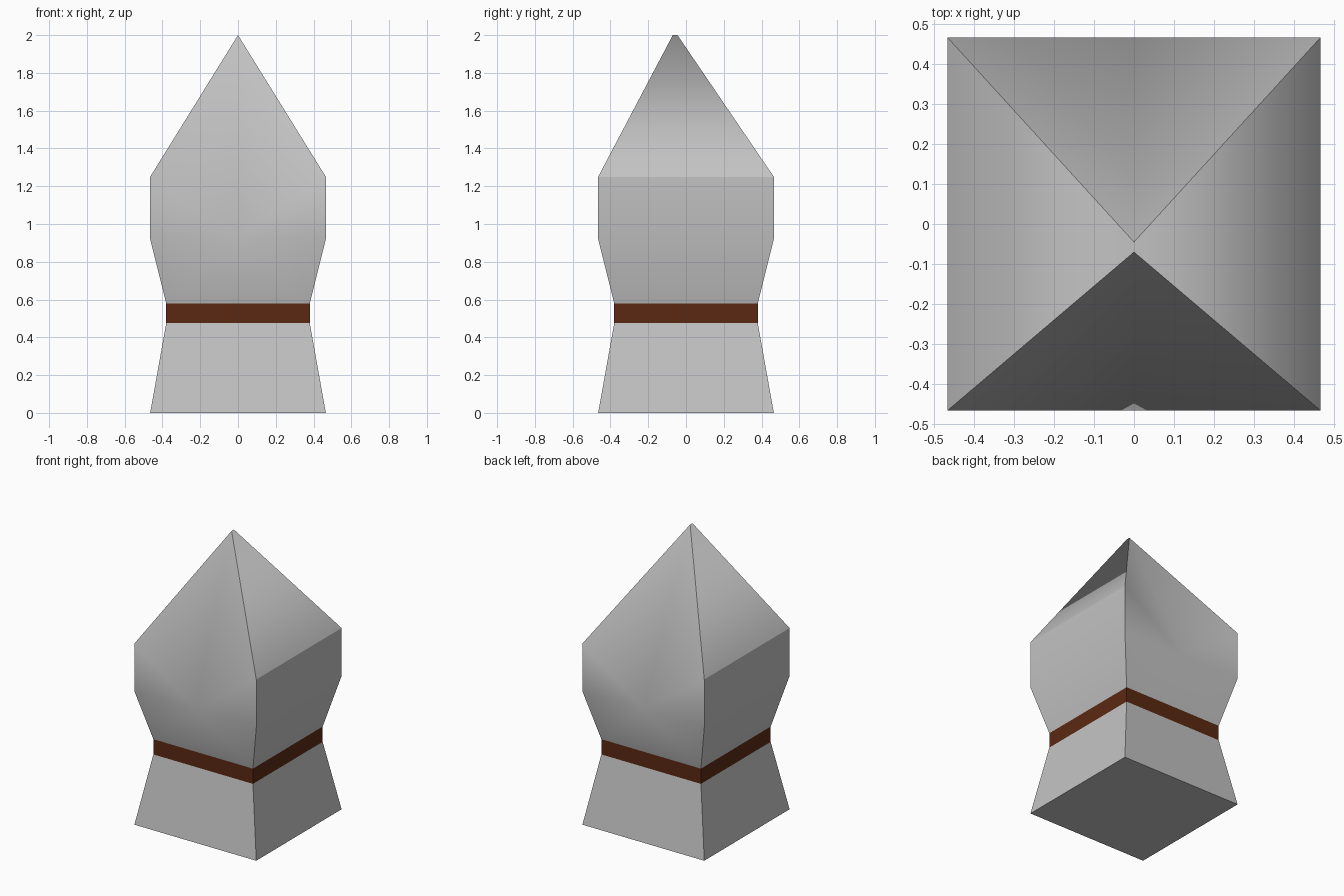
import bpy
import bmesh

cube = bpy.data.objects.get("Cube")
if cube:
    bpy.data.objects.remove(cube, do_unlink=True)


def make_material(name, colour):
    mat = bpy.data.materials.new(name)
    mat.use_nodes = True
    mat.diffuse_color = colour
    bsdf = mat.node_tree.nodes["Principled BSDF"]
    bsdf.inputs["Base Color"].default_value = colour
    bsdf.inputs["Roughness"].default_value = 0.8
    return mat


stone = make_material("pale_stone", (0.55, 0.55, 0.55, 1))
leather = make_material("brown_band", (0.105, 0.022, 0.006, 1))

WIDE, WAIST = 0.465, 0.38
BAND_LOW, BAND_TOP = 0.475, 0.58
HIP, SHOULDER, TOP = 0.92, 1.25, 2.0
RIDGE_FRONT, RIDGE_BACK = -0.07, -0.045


def ring(bm, half, z):
    """Square ring of corners, counter-clockwise from front right."""
    return [bm.verts.new((half * x, half * y, z))
            for x, y in ((-1, -1), (1, -1), (1, 1), (-1, 1))]


def finish(bm, name, mat):
    """Smooth within each side, crisp where two sides meet."""
    bmesh.ops.recalc_face_normals(bm, faces=bm.faces)
    bm.normal_update()

    def facing(face):
        sizes = [abs(c) for c in face.normal]
        return sizes.index(max(sizes))

    for face in bm.faces:
        face.smooth = True
    for edge in bm.edges:
        corner = len({facing(f) for f in edge.link_faces}) > 1
        eave = all(abs(v.co.z - SHOULDER) < 0.001 for v in edge.verts)
        edge.smooth = not (corner or eave)
    mesh = bpy.data.meshes.new(name)
    bm.to_mesh(mesh)
    bm.free()
    mesh.materials.append(mat)
    obj = bpy.data.objects.new(name, mesh)
    bpy.context.collection.objects.link(obj)


def tapered_block(name, mat, half_low, z_low, half_top, z_top):
    bm = bmesh.new()
    low, top = ring(bm, half_low, z_low), ring(bm, half_top, z_top)
    bm.faces.new(low[::-1])
    bm.faces.new(top)
    for i in range(4):
        j = (i + 1) % 4
        bm.faces.new((low[i], low[j], top[j], top[i]))
    finish(bm, name, mat)


# Flared foot and the band around the waist
tapered_block("foot", stone, WIDE, 0, WAIST, BAND_LOW)
tapered_block("waist_band", leather, WAIST, BAND_LOW, WAIST, BAND_TOP)

# Pointed head, with front and back faces folded in towards the tip
bm = bmesh.new()
waist = ring(bm, WAIST, BAND_TOP)
hip = ring(bm, WIDE, HIP)
shoulder = ring(bm, WIDE, SHOULDER)
tip_front = bm.verts.new((0, RIDGE_FRONT, TOP))
tip_back = bm.verts.new((0, RIDGE_BACK, TOP))
bm.faces.new(waist[::-1])

# Left and right sides, with a roof slope up to the short ridge
for a, b, near, far in ((1, 2, tip_front, tip_back), (3, 0, tip_back, tip_front)):
    bm.faces.new((waist[a], waist[b], hip[b], hip[a]))
    bm.faces.new((hip[a], hip[b], shoulder[b], shoulder[a]))
    bm.faces.new((shoulder[a], shoulder[b], far, near))

# Front and back, fanned from the middle of the hip line
for a, b, y, tip in ((0, 1, -WIDE, tip_front), (2, 3, WIDE, tip_back)):
    middle = bm.verts.new((0, y, HIP))
    bm.faces.new((waist[a], waist[b], middle))
    for k in (a, b):
        bm.faces.new((waist[k], middle, hip[k]))
        bm.faces.new((hip[k], middle, shoulder[k]))
        bm.faces.new((shoulder[k], middle, tip))
finish(bm, "pointed_head", stone)
